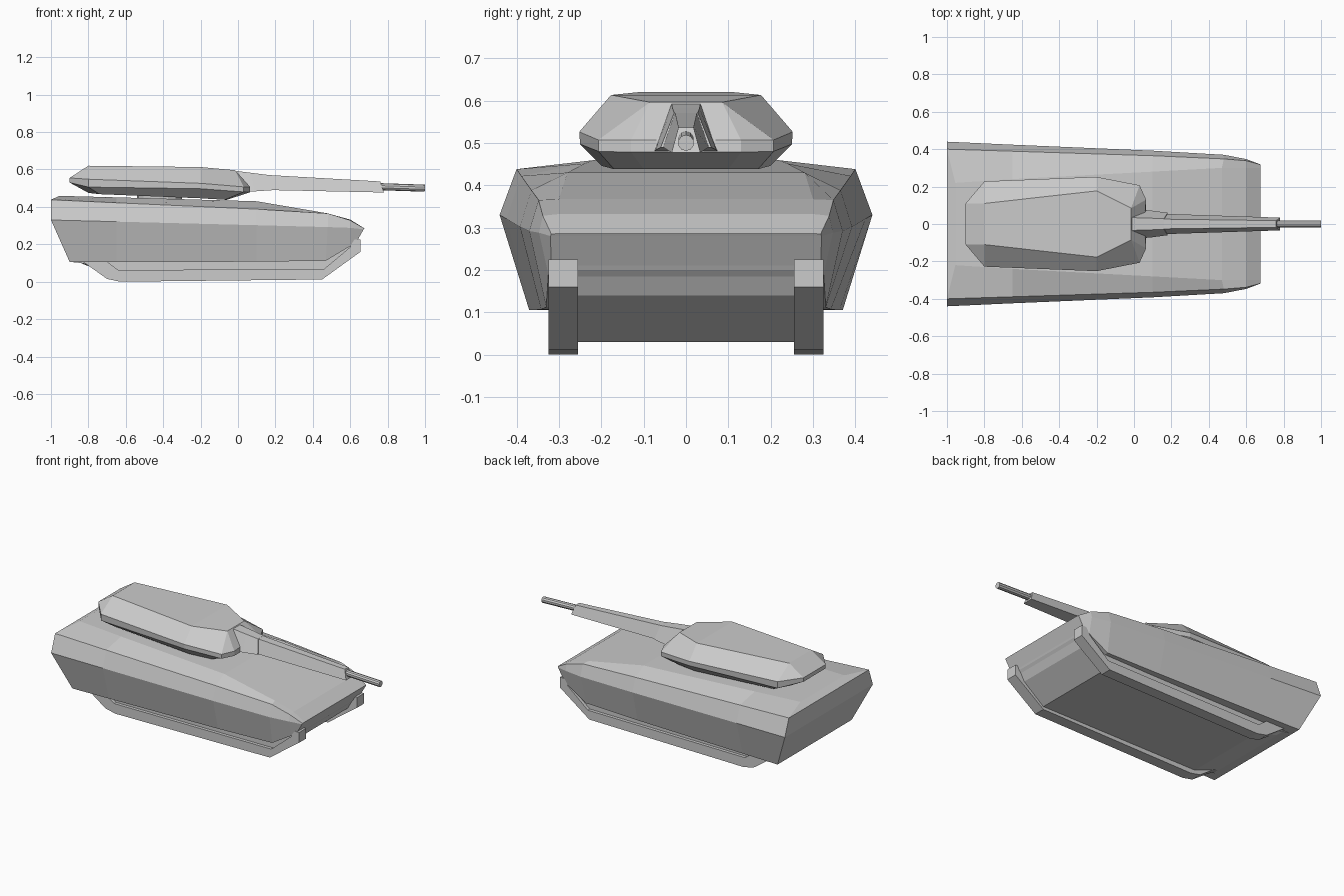
import bpy, bmesh, math
from mathutils import Vector, Matrix


def finish(name, bm):
    bmesh.ops.remove_doubles(bm, verts=bm.verts, dist=0.0005)
    bmesh.ops.recalc_face_normals(bm, faces=bm.faces)
    mesh = bpy.data.meshes.new(name)
    bm.to_mesh(mesh)
    bm.free()
    ob = bpy.data.objects.new(name, mesh)
    bpy.context.collection.objects.link(ob)
    return ob


def loft(name, halves):
    """Skin half-outlines, each mirrored across y = 0 into a closed ring; caps are cross strips."""
    bm = bmesh.new()
    rings = []
    for half in halves:
        pts = list(half) + [(x, -y, z) for x, y, z in reversed(half)]
        rings.append([bm.verts.new(p) for p in pts])
    n = len(rings[0])
    for a, b in zip(rings, rings[1:]):
        for i in range(n):
            j = (i + 1) % n
            bm.faces.new((a[i], a[j], b[j], b[i]))
    for ring in (rings[0], rings[-1]):
        for i in range(n // 2 - 1):
            bm.faces.new((ring[i], ring[i + 1], ring[n - 2 - i], ring[n - 1 - i]))
    return finish(name, bm)


def plate(name, profile, y0, y1):
    """Extrude a side profile (x, z) from y0 to y1."""
    bm = bmesh.new()
    face = bm.faces.new([bm.verts.new((x, y0, z)) for x, z in profile])
    ext = bmesh.ops.extrude_face_region(bm, geom=[face])
    moved = [v for v in ext["geom"] if isinstance(v, bmesh.types.BMVert)]
    bmesh.ops.translate(bm, verts=moved, vec=(0, y1 - y0, 0))
    return finish(name, bm)


def tube(name, start, end, radius, sides):
    a, b = Vector(start), Vector(end)
    bm = bmesh.new()
    mat = Matrix.Translation((a + b) / 2) @ (b - a).to_track_quat('Z', 'Y').to_matrix().to_4x4()
    bmesh.ops.create_cone(bm, cap_ends=True, segments=sides, radius1=radius,
                          radius2=radius, depth=(b - a).length, matrix=mat)
    return finish(name, bm)


# hull: deck edge, shoulder, side crease, skirt bottom, groove wall (2), belly edge at each station
loft("hull", [
    [(-0.955, 0.22, 0.459), (-1, 0.40, 0.438), (-1, 0.44, 0.33), (-0.90, 0.37, 0.105),
     (-0.89, 0.305, 0.105), (-0.84, 0.305, 0.10), (-0.83, 0.257, 0.095)],
    [(-0.65, 0.24, 0.451), (-0.65, 0.389, 0.422), (-0.65, 0.424, 0.321), (-0.65, 0.362, 0.105),
     (-0.65, 0.305, 0.105), (-0.65, 0.305, 0.06), (-0.66, 0.257, 0.03)],
    [(0.10, 0.28, 0.43), (0.10, 0.365, 0.388), (0.10, 0.392, 0.302), (0.10, 0.342, 0.107),
     (0.10, 0.305, 0.107), (0.10, 0.305, 0.06), (0.10, 0.257, 0.03)],
    [(0.47, 0.30, 0.367), (0.48, 0.348, 0.365), (0.48, 0.37, 0.292), (0.47, 0.33, 0.112),
     (0.47, 0.305, 0.112), (0.46, 0.305, 0.06), (0.45, 0.257, 0.03)],
    [(0.60, 0.30, 0.332), (0.60, 0.338, 0.328), (0.60, 0.347, 0.288), (0.60, 0.325, 0.19),
     (0.60, 0.305, 0.19), (0.60, 0.305, 0.18), (0.59, 0.257, 0.14)],
    [(0.675, 0.30, 0.286), (0.675, 0.318, 0.285), (0.672, 0.32, 0.28), (0.632, 0.318, 0.21),
     (0.627, 0.305, 0.20), (0.615, 0.30, 0.185), (0.59, 0.257, 0.14)],
])

# tracks: band wrapped around the lower hull, leaving a groove under the skirt
band = [(0.61, 0.225), (0.655, 0.225), (0.655, 0.16), (0.45, 0.012), (-0.63, 0.0),
        (-0.70, 0.015), (-0.83, 0.107), (-0.70, 0.107), (-0.64, 0.062),
        (0.46, 0.068), (0.60, 0.185)]
for side, s in (("left", 1), ("right", -1)):
    plate(side + "_track", band, s * 0.255, s * 0.325)

# turret: stacked outlines
loft("turret", [
    [(-0.80, 0.10, 0.475), (-0.74, 0.18, 0.468), (-0.20, 0.20, 0.446),
     (-0.07, 0.17, 0.438), (-0.06, 0.10, 0.438), (-0.06, 0.05, 0.438)],
    [(-0.90, 0.11, 0.53), (-0.80, 0.225, 0.506), (-0.20, 0.25, 0.497),
     (0.03, 0.207, 0.48), (0.065, 0.13, 0.478), (0.065, 0.076, 0.478)],
    [(-0.90, 0.11, 0.555), (-0.80, 0.228, 0.548), (-0.20, 0.252, 0.526),
     (0.03, 0.207, 0.507), (0.065, 0.13, 0.507), (0.06, 0.07, 0.507)],
    [(-0.80, 0.11, 0.62), (-0.80, 0.11, 0.62), (-0.20, 0.177, 0.613),
     (-0.015, 0.085, 0.596), (-0.015, 0.085, 0.596), (-0.015, 0.034, 0.596)],
])
tube("turret_ring", (-0.42, 0, 0.435), (-0.42, 0, 0.46), 0.12, 16)


# gun: trapezoid mantlet and sleeve, then bare muzzle
def trapezoid(x0, x1, y_low, z_low, y_top, z_top):
    return [(x0, y_low, z_low), (x1, y_top, z_top)]


loft("mantlet", [
    trapezoid(0.05, -0.01, 0.075, 0.480, 0.034, 0.592),
    trapezoid(0.09, 0.07, 0.072, 0.483, 0.032, 0.582),
    trapezoid(0.18, 0.16, 0.060, 0.489, 0.028, 0.571),
])
loft("gun_sleeve", [
    trapezoid(0.17, 0.15, 0.054, 0.490, 0.026, 0.571),
    trapezoid(0.78, 0.76, 0.034, 0.477, 0.018, 0.536),
])
tube("muzzle", (0.76, 0, 0.508), (0.999, 0, 0.50), 0.019, 10)
